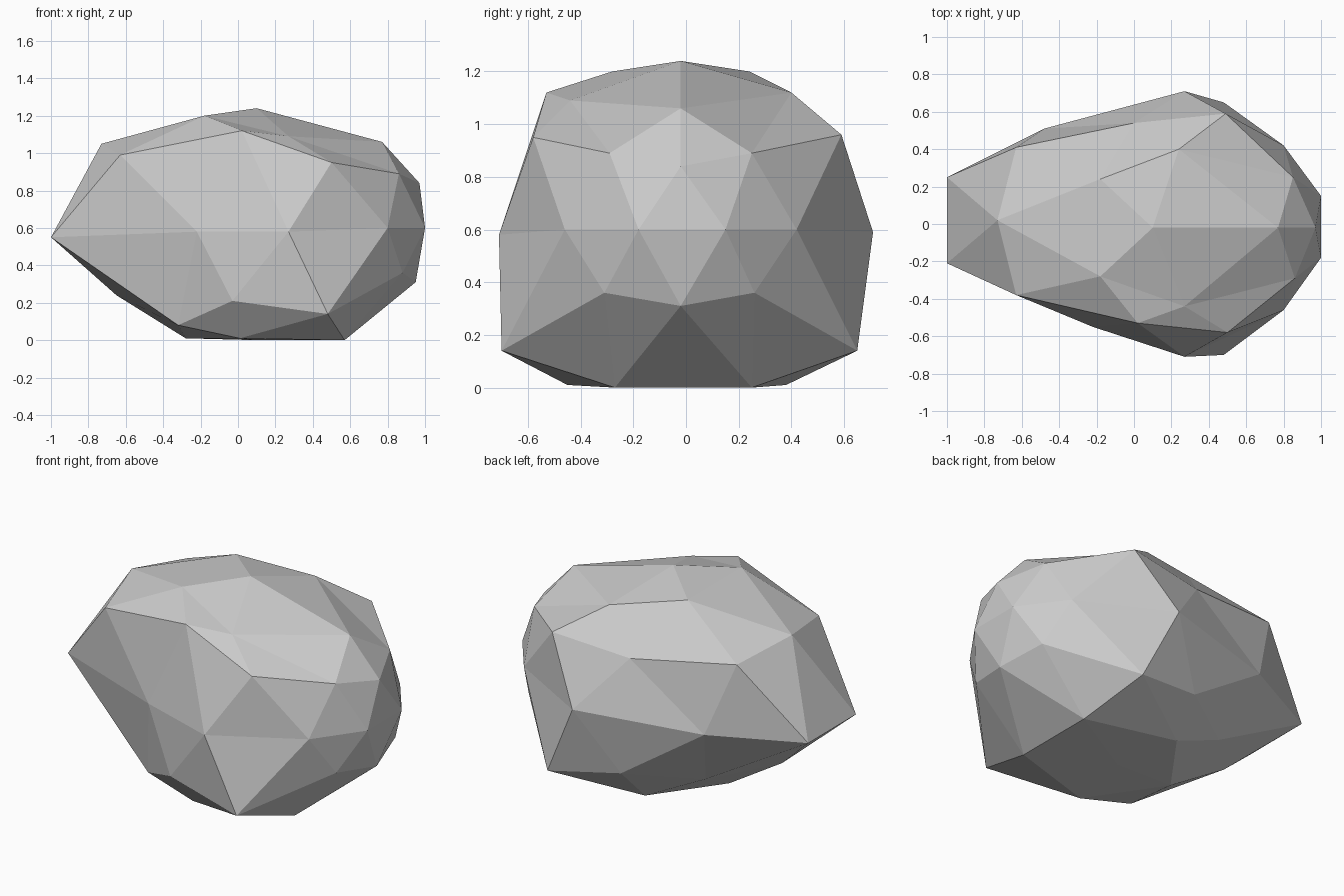
import bpy
import bmesh
from math import atan2, tau
from mathutils import Vector

# Remove the default object
default_cube = bpy.data.objects.get("Cube")
if default_cube:
    bpy.data.objects.remove(default_cube, do_unlink=True)

# Chiselled rings from the crown down to the base, in hundredths,
# each running counter-clockwise from the +x side
crown = [(10, -2, 124)]
upper_slope = [(77, -2, 106), (24, 40, 112), (-18, 24, 120), (-18, -28, 120), (27, -44, 109)]
shoulder_gaps = [(85, 25, 89), (0, 54, 91), (-73, 2, 105), (2, -53, 112), (86, -29, 89)]
shoulder_corners = [(97, -2, 84), (49, 59, 96), (-63, 41, 99), (-63, -38, 99), (50, -58, 95)]
waist = [(100, 15, 60), (80, 42, 60), (27, 71, 59), (-48, 51, 56), (-100, 25, 55),
         (-100, -21, 55), (-22, -55, 58), (27, -71, 58), (80, -46, 60), (100, -18, 60)]
lower_corners = [(88, 26, 36), (4, 57, 21), (-65, 0, 24), (-3, -61, 21), (88, -31, 36)]
lower_gaps = [(95, -2, 31), (48, 65, 14), (-35, 31, 18), (-32, -41, 8), (48, -70, 14)]
foot = [(57, 25, 0), (1, 38, 1), (-28, -2, 1), (1, -45, 1), (57, -27, 0)]
underside = [(10, -2, 0)]
rings = [crown, upper_slope, shoulder_gaps, shoulder_corners, waist,
         lower_corners, lower_gaps, foot, underside]


def ring_order(vert):
    """Sort key: from the top down, then around the vertical axis."""
    angle = (atan2(vert.co.y, vert.co.x) + 0.1) % tau
    return (-round(vert.co.z, 2), angle)


# Shape a coarse icosphere into the rock
bm = bmesh.new()
bmesh.ops.create_icosphere(bm, subdivisions=2, radius=1.0)
ordered_verts = sorted(bm.verts, key=ring_order)
targets = [Vector(point) / 100 for ring in rings for point in ring]
for vert, target in zip(ordered_verts, targets):
    vert.co = target
for face in bm.faces:
    face.smooth = False
bmesh.ops.recalc_face_normals(bm, faces=bm.faces[:])

mesh = bpy.data.meshes.new("rock")
bm.to_mesh(mesh)
bm.free()

# Plain stone colour
stone_color = (0.6, 0.6, 0.6, 1.0)
stone = bpy.data.materials.new("stone_grey")
stone.use_nodes = True
stone.diffuse_color = stone_color
shader = next(n for n in stone.node_tree.nodes if n.type == "BSDF_PRINCIPLED")
shader.inputs["Base Color"].default_value = stone_color
shader.inputs["Roughness"].default_value = 0.9
mesh.materials.append(stone)

rock = bpy.data.objects.new("rock", mesh)
bpy.context.collection.objects.link(rock)
